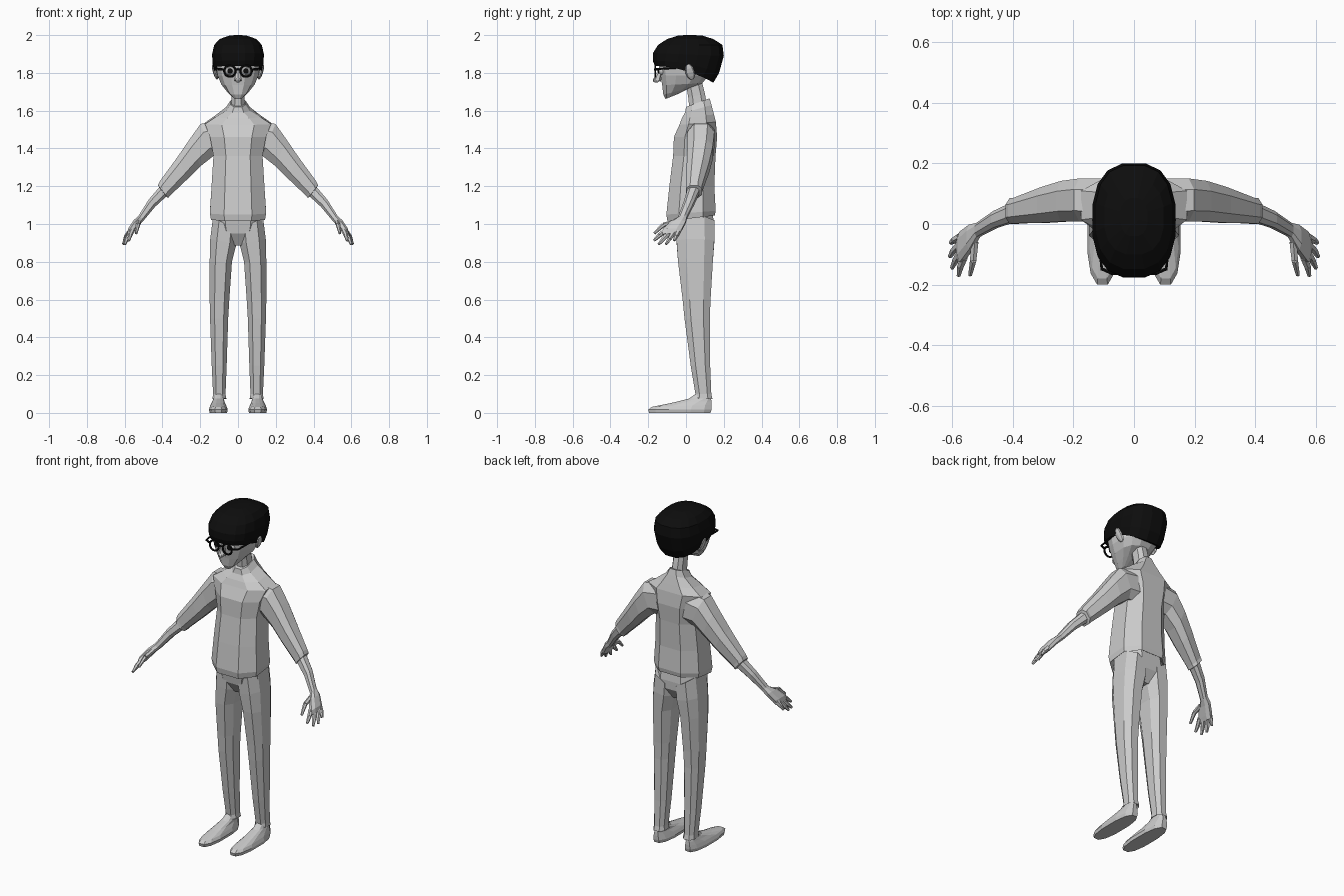
import bpy, bmesh, math
from mathutils import Vector, Matrix


def material(name, rgb):
    m = bpy.data.materials.new(name)
    m.diffuse_color = (*rgb, 1)
    return m


GREY = material("plain_grey", (0.6, 0.6, 0.6))
BLACK = material("black", (0.004, 0.004, 0.004))


def part(name, bm, mat, mirror=False, smooth=False):
    bmesh.ops.recalc_face_normals(bm, faces=bm.faces)
    me = bpy.data.meshes.new(name)
    bm.to_mesh(me)
    bm.free()
    me.materials.append(mat)
    ob = bpy.data.objects.new(name, me)
    bpy.context.collection.objects.link(ob)
    for p in me.polygons:
        p.use_smooth = smooth
    if mirror:
        ob.modifiers.new("mirror", 'MIRROR')
    return ob


def ring(xa, za, xb, zb, y0, y1, n=8, rise=0, k=1, power=0.8):
    """Rounded section spanning (xa,za)-(xb,zb) and y0-y1; rise lifts its back."""
    norm = math.cos(math.pi / n) ** power
    pts = []
    for i in range(n):
        a = math.tau * (i + 0.5) / n
        c, s = [math.copysign(abs(f) ** power, f) / norm for f in (math.cos(a), math.sin(a))]
        u, t = (c + 1) / 2, (s + 1) / 2
        pts.append((xa + (xb - xa) * u, y0 + (y1 - y0) * t,
                    za + (zb - za) * u + rise * max(t, 0) ** k))
    return pts


def level(w, z, y0, y1, back=None, **kw):
    """Centred horizontal section, z at the front and back at the rear."""
    return ring(-w, z, w, z, y0, y1, rise=0 if back is None else back - z, **kw)


def loft(rings, bm=None):
    bm = bm or bmesh.new()
    vs = [[bm.verts.new(p) for p in r] for r in rings]
    n = len(vs[0])
    for a, b in zip(vs, vs[1:]):
        for i in range(n):
            j = (i + 1) % n
            bm.faces.new((a[i], a[j], b[j], b[i]))
    bm.faces.new(vs[0])
    bm.faces.new(vs[-1])
    return bm


def rod(bm, a, b, r1, r2, n=6):
    a, b = Vector(a), Vector(b)
    rot = (b - a).to_track_quat('Z', 'Y').to_matrix().to_4x4()
    bmesh.ops.create_cone(bm, cap_ends=True, segments=n, radius1=r1, radius2=r2,
                          depth=(b - a).length, matrix=Matrix.Translation((a + b) / 2) @ rot)


def ball(bm, c, s, n=10, rot=Matrix()):
    bmesh.ops.create_uvsphere(bm, u_segments=n, v_segments=n // 2 + 2, radius=1,
                              matrix=Matrix.Translation(c) @ rot @ Matrix.Diagonal((*s, 1)))


# Shirt body, with a hem that turns in
part("shirt", loft([
    level(0.125, 1.035, -0.07, 0.13, 1.06),
    level(0.143, 1.015, -0.098, 0.152, 1.045),
    level(0.149, 1.05, -0.104, 0.157, 1.07),
    level(0.14, 1.2, -0.088, 0.15),
    level(0.13, 1.36, -0.068, 0.156),
    level(0.148, 1.46, -0.064, 0.165),
    level(0.175, 1.525, -0.035, 0.158, 1.54),
    level(0.12, 1.56, -0.022, 0.148, 1.58),
    level(0.062, 1.59, -0.005, 0.135, 1.63),
    level(0.04, 1.62, 0.0, 0.125, 1.665)]), GREY)

# Sleeves, from shoulder to cuff
part("sleeve", loft([
    ring(0.06, 1.36, 0.09, 1.55, 0.005, 0.15),
    ring(0.13, 1.36, 0.198, 1.53, 0.008, 0.15),
    ring(0.2, 1.305, 0.255, 1.45, 0.008, 0.142),
    ring(0.265, 1.24, 0.32, 1.355, 0.004, 0.122),
    ring(0.36, 1.15, 0.415, 1.225, 0.002, 0.085),
    ring(0.37, 1.138, 0.424, 1.205, 0.0, 0.085),
    ring(0.38, 1.145, 0.415, 1.19, 0.012, 0.072)]), GREY, mirror=True)

# Forearm and palm
part("forearm", loft([
    ring(0.375, 1.15, 0.412, 1.2, 0.008, 0.072),
    ring(0.44, 1.09, 0.472, 1.13, -0.012, 0.043),
    ring(0.5, 1.018, 0.526, 1.045, -0.042, 0.004),
    ring(0.523, 0.995, 0.552, 1.02, -0.085, -0.002),
    ring(0.553, 0.955, 0.582, 0.975, -0.125, -0.025),
    ring(0.568, 0.937, 0.587, 0.95, -0.125, -0.035)]), GREY, mirror=True)

# Fingers and thumb: root, knuckle, tip
bm = bmesh.new()
for root, mid, tip in (
        ((0.56, -0.11, 0.965), (0.572, -0.14, 0.94), (0.578, -0.17, 0.912)),
        ((0.57, -0.09, 0.955), (0.588, -0.12, 0.92), (0.6, -0.145, 0.892)),
        ((0.573, -0.065, 0.955), (0.595, -0.088, 0.92), (0.607, -0.107, 0.893)),
        ((0.573, -0.042, 0.96), (0.592, -0.053, 0.935), (0.604, -0.062, 0.912)),
        ((0.525, -0.06, 1.01), (0.53, -0.12, 0.995), (0.54, -0.168, 0.95))):
    rod(bm, root, mid, 0.014, 0.012)
    rod(bm, mid, tip, 0.012, 0.007)
part("fingers", bm, GREY, mirror=True)

# Trousers: seat, legs
part("trouser_seat", loft([
    level(0.13, 1.07, -0.07, 0.14),
    level(0.136, 1.0, -0.06, 0.148),
    level(0.12, 0.95, -0.052, 0.146),
    level(0.035, 0.885, -0.01, 0.105)]), GREY)
part("trouser_leg", loft([
    ring(0.005, 0.96, 0.132, 1.04, -0.055, 0.15),
    ring(0.008, 0.895, 0.147, 0.92, -0.05, 0.15),
    ring(0.032, 0.8, 0.15, 0.8, -0.042, 0.142),
    ring(0.046, 0.6, 0.15, 0.6, -0.018, 0.13),
    ring(0.052, 0.5, 0.148, 0.5, -0.008, 0.126),
    ring(0.06, 0.25, 0.139, 0.25, 0.025, 0.128),
    ring(0.066, 0.1, 0.132, 0.1, 0.05, 0.134),
    ring(0.062, 0.078, 0.135, 0.078, 0.046, 0.14, rise=-0.005),
    ring(0.075, 0.085, 0.125, 0.085, 0.06, 0.125)]), GREY, mirror=True)

# Shoes
part("shoe", loft([
    ring(0.058, 0, 0.15, 0, -0.195, 0.13, n=12),
    ring(0.054, 0.018, 0.154, 0.018, -0.2, 0.135, n=12),
    ring(0.062, 0.032, 0.147, 0.032, -0.18, 0.136, n=12, rise=0.01),
    ring(0.072, 0.052, 0.137, 0.052, -0.08, 0.135, n=12, rise=0.01),
    ring(0.074, 0.075, 0.13, 0.075, 0.015, 0.132, n=12),
    ring(0.077, 0.1, 0.125, 0.1, 0.05, 0.128, n=12)]), GREY, mirror=True)

# Neck and head
part("neck", loft([
    level(0.037, 1.59, 0.02, 0.118),
    level(0.033, 1.67, 0.012, 0.1, 1.69),
    level(0.034, 1.77, -0.005, 0.08)]), GREY)
part("head", loft([
    level(0.026, 1.662, -0.108, -0.05, 1.685, n=12),
    level(0.055, 1.685, -0.12, 0.02, 1.72, n=12),
    level(0.088, 1.735, -0.126, 0.085, 1.745, n=12),
    level(0.108, 1.785, -0.135, 0.12, n=12),
    level(0.118, 1.85, -0.147, 0.14, n=12),
    level(0.11, 1.91, -0.14, 0.15, n=12)]), GREY)
bm = bmesh.new()
rod(bm, (0, -0.132, 1.825), (0, -0.153, 1.76), 0.009, 0.021)
ball(bm, (0, -0.158, 1.762), (0.015, 0.018, 0.014), 8)
part("nose", bm, GREY)
bm = bmesh.new()
ball(bm, (0.122, 0.022, 1.805), (0.011, 0.026, 0.044), 8,
     Matrix.Rotation(0.3, 4, 'Y') @ Matrix.Rotation(0.25, 4, 'X'))
part("ear", bm, GREY, mirror=True)

# Hair cap, low at the nape
part("hair", loft([
    level(0.108, 1.85, -0.135, 0.115, 1.765, n=16, k=2),
    level(0.126, 1.836, -0.165, 0.145, 1.748, n=16, k=2),
    level(0.134, 1.865, -0.176, 0.175, 1.80, n=16, k=2),
    level(0.137, 1.905, -0.175, 0.2, 1.89, n=16),
    level(0.126, 1.948, -0.148, 0.193, n=16),
    level(0.098, 1.979, -0.1, 0.145, n=16),
    level(0.045, 1.998, -0.04, 0.085, n=16),
    level(0.012, 2.0, 0.0, 0.04, n=16)]), BLACK)

# Eyes with pupils
bm = bmesh.new()
ball(bm, (0.043, -0.125, 1.81), (0.024, 0.022, 0.022), 12)
part("eye", bm, GREY, mirror=True, smooth=True)
bm = bmesh.new()
ball(bm, (0.043, -0.146, 1.81), (0.014, 0.004, 0.014), 12)
part("pupil", bm, BLACK, mirror=True)

# Round spectacle frames: rim, bridge, side arms
rings = []
for i in range(21):
    a = math.tau * i / 20
    d = Vector((math.cos(a), 0, math.sin(a)))
    c = Vector((0.043, -0.163, 1.81)) + d * 0.03
    rings.append([c + (d * math.cos(b) + Vector((0, 1, 0)) * math.sin(b)) * 0.0058
                  for b in (j * math.tau / 6 for j in range(6))])
bm = loft(rings)
bmesh.ops.remove_doubles(bm, verts=bm.verts, dist=1e-5)
rod(bm, (0.0, -0.166, 1.82), (0.016, -0.164, 1.816), 0.005, 0.005)
rod(bm, (0.072, -0.163, 1.818), (0.106, -0.148, 1.82), 0.006, 0.006)
rod(bm, (0.106, -0.152, 1.82), (0.122, 0.02, 1.832), 0.005, 0.005)
part("spectacles", bm, BLACK, mirror=True)
